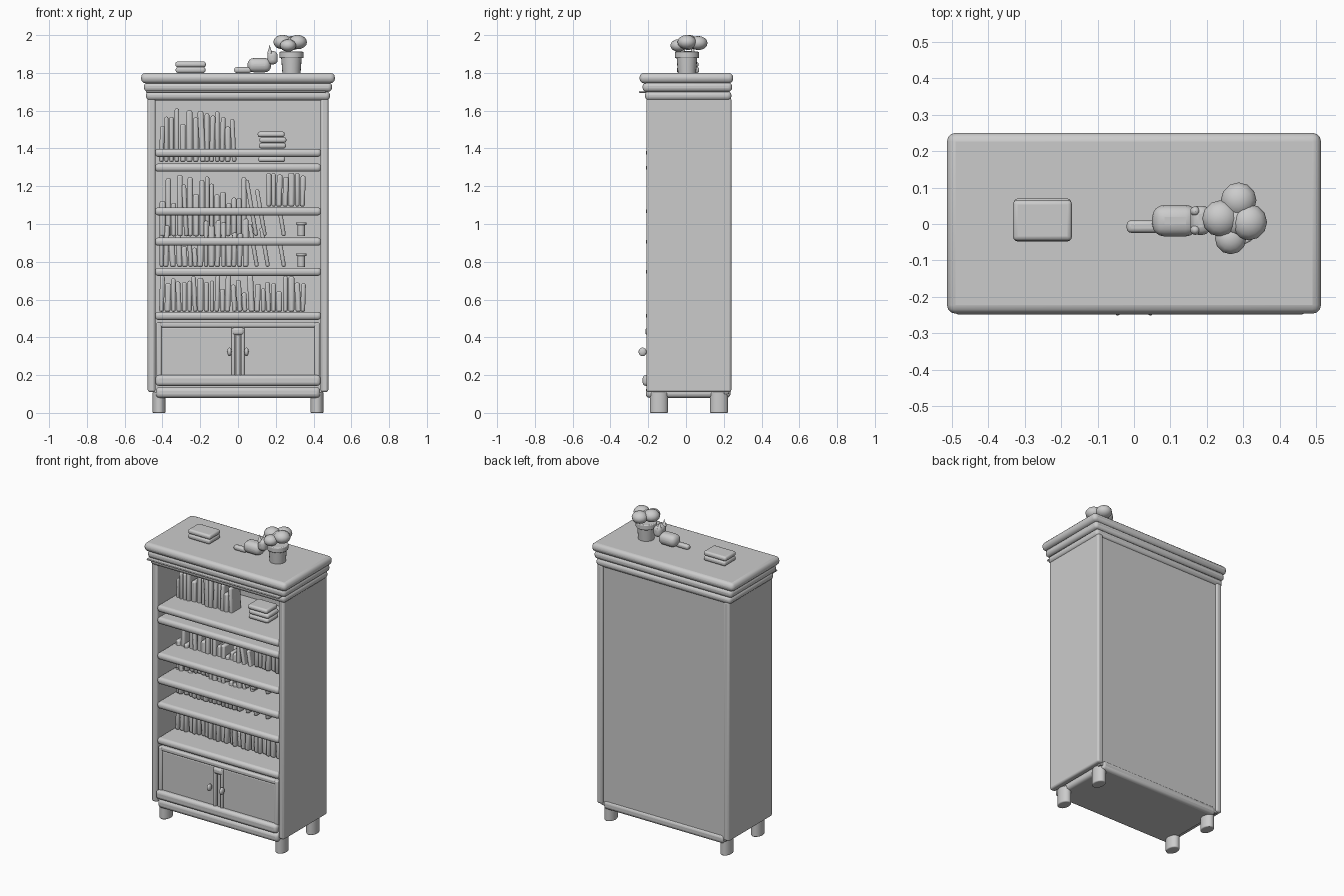
import bpy, math, random
from mathutils import Vector

cube = bpy.data.objects.get("Cube")
if cube:
    bpy.data.objects.remove(cube, do_unlink=True)
random.seed(4)

grey = bpy.data.materials.new("plain_grey")
grey.use_nodes = True
grey.diffuse_color = (0.6, 0.6, 0.6, 1)
grey.node_tree.nodes["Principled BSDF"].inputs["Base Color"].default_value = (0.6, 0.6, 0.6, 1)


def finish(name, bevel=0.0, segments=3):
    ob = bpy.context.object
    ob.name = name
    ob.data.materials.append(grey)
    bpy.ops.object.transform_apply(location=False, rotation=False, scale=True)
    if bevel:
        mod = ob.modifiers.new("rounding", 'BEVEL')
        mod.width, mod.segments = bevel, segments
        mod.limit_method = 'ANGLE'
    bpy.ops.object.shade_smooth_by_angle(angle=math.radians(35))
    return ob


def box(name, x, y, z, bevel=0.01, tilt=0.0, segments=3):
    """Rounded box from three (low, high) ranges, tilted sideways if asked."""
    lo, hi = Vector((x[0], y[0], z[0])), Vector((x[1], y[1], z[1]))
    bpy.ops.mesh.primitive_cube_add(size=1, location=(lo + hi) / 2, rotation=(0, tilt, 0))
    bpy.context.object.scale = hi - lo
    return finish(name, bevel, segments)


def ball(name, centre, size, segments=20, rings=12):
    bpy.ops.mesh.primitive_uv_sphere_add(segments=segments, ring_count=rings, radius=1, location=centre)
    bpy.context.object.scale = size
    return finish(name)


def cone(name, centre, r1, r2, height, stretch=1.0, bevel=0.0, sides=20):
    bpy.ops.mesh.primitive_cone_add(vertices=sides, radius1=r1, radius2=r2, depth=height, location=centre)
    bpy.context.object.scale = (1, stretch, 1)
    return finish(name, bevel)


# Carcass
for side, s in (("left", 1), ("right", -1)):
    box(side + "_side_panel", sorted((s * 0.437, s * 0.478)), (-0.21, 0.24), (0.11, 1.67), 0.012)
    for end, y in (("front", -0.143), ("back", 0.175)):
        cone(f"{side}_{end}_leg", (s * 0.418, y, 0.055), 0.035, 0.035, 0.11, 1.38, 0.006)
box("back_panel", (-0.45, 0.45), (0.2, 0.228), (0.1, 1.68), 0.003)
box("base", (-0.435, 0.435), (-0.213, 0.236), (0.08, 0.137), 0.02)
box("bottom_rail", (-0.437, 0.437), (-0.23, -0.18), (0.143, 0.2), 0.018)

# Stepped cornice
box("top_slab", (-0.513, 0.513), (-0.246, 0.25), (1.745, 1.8), 0.024)
box("upper_moulding", (-0.498, 0.498), (-0.23, 0.244), (1.7, 1.75), 0.02)
box("lower_moulding", (-0.487, 0.487), (-0.217, 0.24), (1.655, 1.703), 0.02)
box("cornice_bead", (-0.487, 0.465), (-0.248, -0.2), (1.694, 1.704), 0.004)

# Shelves
for i, z in enumerate((0.492, 0.725, 0.885, 1.045, 1.277, 1.355)):
    box(f"shelf_{i + 1}", (-0.44, 0.44), (-0.212, 0.21), (z, z + 0.043), 0.018)

# Cupboard
box("cupboard_top_rail", (-0.42, 0.42), (-0.205, -0.17), (0.452, 0.482), 0.01)
box("cupboard_centre_post", (-0.012, 0.012), (-0.2, -0.17), (0.15, 0.48), 0.006)
box("cupboard_centre_cap", (-0.032, 0.032), (-0.215, -0.18), (0.412, 0.452), 0.014)
for side, s in (("left", 1), ("right", -1)):
    box(side + "_door", sorted((s * 0.033, s * 0.41)), (-0.2, -0.175), (0.17, 0.452), 0.005)
    box(side + "_door_inner_stile", sorted((s * 0.016, s * 0.034)), (-0.21, -0.175), (0.17, 0.45), 0.007)
    box(side + "_door_outer_stile", sorted((s * 0.405, s * 0.432)), (-0.208, -0.175), (0.15, 0.48), 0.008)
    ball(side + "_handle", (s * 0.045, -0.23, 0.323), (0.012, 0.021, 0.023))


# Upright books
def book_row(name, x, end, z, low, high):
    n = 0
    while x < end:
        w = random.uniform(0.022, 0.032)
        top = z + random.uniform(low, high)
        lean = random.choice((0, 0, 0, 0.03, -0.05))
        depth = random.uniform(0.04, 0.06)
        n += 1
        box(f"{name}_{n}", (x, x + w), (-depth, 0.055), (z, top), 0.01, lean, 2)
        x += w + random.uniform(0.0, 0.005)


book_row("top_row_book", -0.415, -0.03, 1.328, 0.18, 0.29)
book_row("second_row_book", -0.415, 0.04, 0.935, 0.17, 0.33)
book_row("second_row_end_book", 0.15, 0.33, 1.092, 0.15, 0.18)
book_row("third_row_book", -0.415, 0.04, 0.772, 0.09, 0.26)
book_row("bottom_row_book", -0.415, 0.35, 0.535, 0.1, 0.2)

# Leaning books
for i, (x, z, h) in enumerate(((0.06, 0.935, 0.3), (0.11, 0.935, 0.25), (0.22, 0.935, 0.15),
                               (0.07, 0.772, 0.23), (0.13, 0.772, 0.21), (0.22, 0.772, 0.15))):
    box(f"leaning_book_{i + 1}", (x, x + 0.022), (-0.05, 0.055), (z, z + h), 0.009, -0.17, 2)

# Small cups on the shelves
for i, z in enumerate((0.936, 0.772)):
    cone(f"cup_{i + 1}", (0.335, 0, z + 0.03), 0.019, 0.02, 0.06)
    cone(f"cup_rim_{i + 1}", (0.335, 0, z + 0.066), 0.028, 0.028, 0.014, bevel=0.004)

# Lying books
for i, (z, dx) in enumerate(((1.328, 0), (1.4, 0.004), (1.43, 0.006), (1.46, -0.003))):
    box(f"shelf_stack_book_{i + 1}", (0.107 + dx, 0.25 + dx), (-0.055, 0.06), (z, z + 0.029), 0.012)
box("top_lying_book_lower", (-0.33, -0.172), (-0.048, 0.07), (1.8, 1.831), 0.012)
box("top_lying_book_upper", (-0.332, -0.17), (-0.046, 0.066), (1.83, 1.86), 0.012)

# Plant in a pot
cone("plant_pot", (0.283, 0.005, 1.842), 0.048, 0.055, 0.09)
cone("plant_pot_rim", (0.283, 0.005, 1.895), 0.064, 0.064, 0.034, bevel=0.005)
for i, (x, y, z, r) in enumerate(((0.237, 0.015, 1.963, 0.05), (0.315, 0.005, 1.963, 0.05),
                                  (0.287, 0.065, 1.958, 0.049), (0.265, -0.04, 1.945, 0.043),
                                  (0.282, 0.01, 1.955, 0.045))):
    ball(f"leaf_cluster_{i + 1}", (x, y, z), (r, r, r * 0.76), 12, 8)

# Reclining ornament animal
box("animal_body", (0.05, 0.175), (-0.034, 0.052), (1.803, 1.878), 0.033, segments=4)
box("animal_tail", (-0.02, 0.07), (-0.024, 0.01), (1.8, 1.83), 0.012)
box("animal_head", (0.155, 0.21), (-0.03, 0.05), (1.845, 1.915), 0.022)
for side, y in (("left", 0.035), ("right", -0.016)):
    cone(side + "_animal_ear", (0.168, y, 1.925), 0.014, 0.0, 0.045, sides=10)
